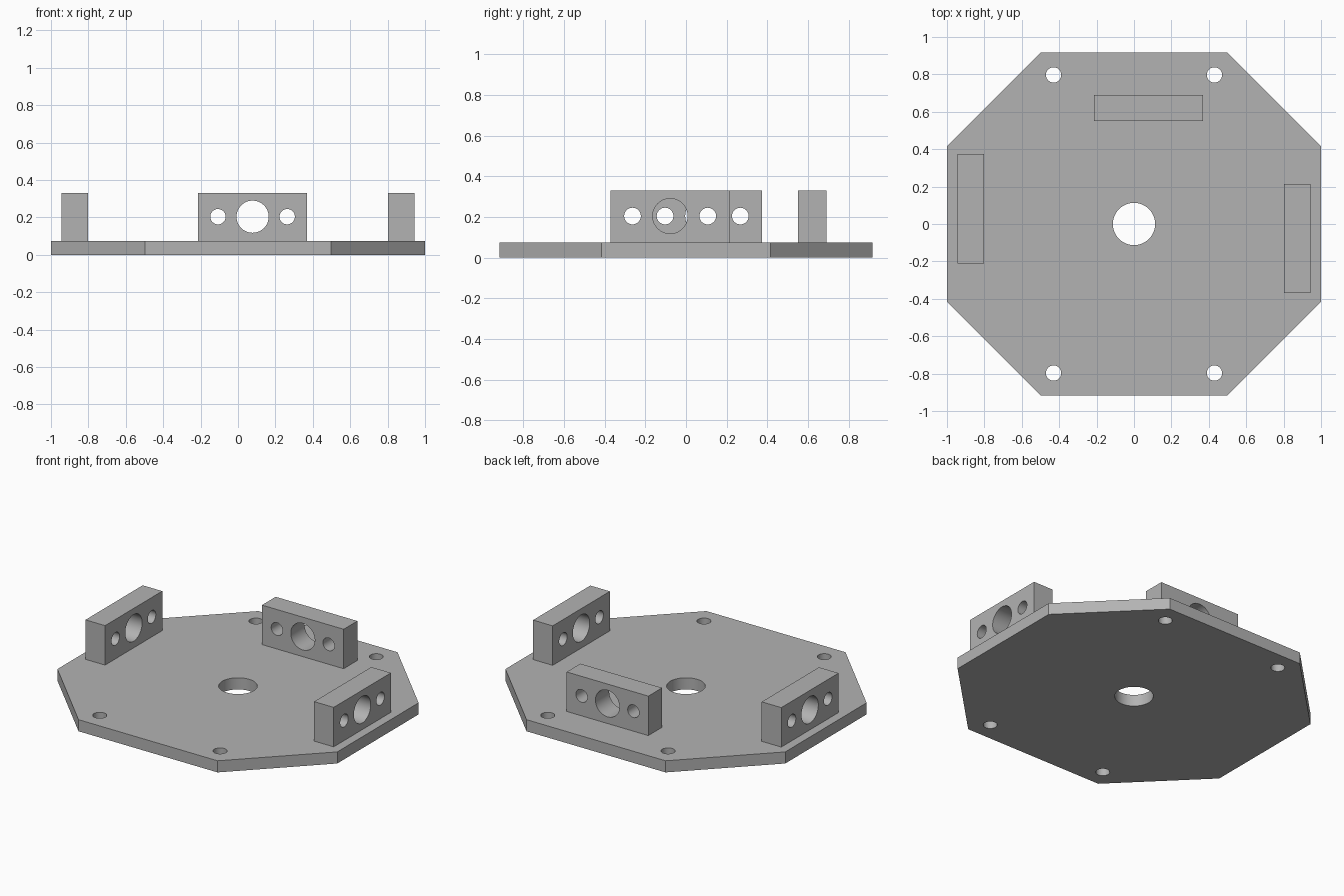
import bpy, bmesh
from math import pi, sin, cos, radians

cube = bpy.data.objects.get("Cube")
if cube:
    bpy.data.objects.remove(cube)

grey = bpy.data.materials.new("plain grey")
grey.use_nodes = True
colour = (0.45, 0.45, 0.45, 1)
grey.diffuse_color = colour
grey.node_tree.nodes["Principled BSDF"].inputs["Base Color"].default_value = colour


def circle(x, y, r, n=48):
    return [(x + r * cos(2 * pi * i / n), y + r * sin(2 * pi * i / n)) for i in range(n)]


def drilled_sheet(name, outline, holes, bottom, thickness):
    """Fill an outline around its holes and extrude it along local z."""
    bm = bmesh.new()
    edges = []
    for loop in [outline] + [circle(*h) for h in holes]:
        verts = [bm.verts.new((x, y, bottom)) for x, y in loop]
        edges += [bm.edges.new((verts[i - 1], verts[i])) for i in range(len(verts))]
    bmesh.ops.triangle_fill(bm, use_beauty=True, use_dissolve=False, edges=edges, normal=(0, 0, 1))
    top = bmesh.ops.extrude_face_region(bm, geom=bm.faces[:], use_keep_orig=True)
    moved = [g for g in top["geom"] if isinstance(g, bmesh.types.BMVert)]
    bmesh.ops.translate(bm, verts=moved, vec=(0, 0, thickness))
    bmesh.ops.recalc_face_normals(bm, faces=bm.faces[:])
    mesh = bpy.data.meshes.new(name)
    bm.to_mesh(mesh)
    bm.free()
    mesh.materials.append(grey)
    obj = bpy.data.objects.new(name, mesh)
    bpy.context.collection.objects.link(obj)
    bpy.ops.object.select_all(action="DESELECT")
    obj.select_set(True)
    bpy.context.view_layer.objects.active = obj
    bpy.ops.object.shade_smooth_by_angle(angle=radians(30))
    return obj


# Eight-sided base with a centre bore and four bolt holes
BASE = 0.075
quarter = [(1, 0.415), (0.497, 0.918)]
octagon = (quarter + [(-x, y) for x, y in reversed(quarter)]
           + [(-x, -y) for x, y in quarter] + [(x, -y) for x, y in reversed(quarter)])
bolts = [(sx * 0.43, sy * 0.797, 0.041) for sx in (-1, 1) for sy in (-1, 1)]
drilled_sheet("base_plate", octagon, [(0, 0, 0.113)] + bolts, 0, BASE)

# Three upright blocks, each with a large bore between two small ones
W, H, T = 0.584, 0.255, 0.14
face = [(-W / 2, 0), (W / 2, 0), (W / 2, H), (-W / 2, H)]
bores = [(0, 0.129, 0.086), (-0.185, 0.129, 0.041), (0.185, 0.129, 0.041)]
for name, x, y, turn in (("back_block", 0.078, 0.62, 0),
                         ("left_block", 0.873, -0.078, pi / 2),
                         ("right_block", -0.873, 0.082, pi / 2)):
    block = drilled_sheet(name, face, bores, -T / 2, T)
    block.rotation_euler = (pi / 2, 0, turn)
    block.location = (x, y, BASE)
